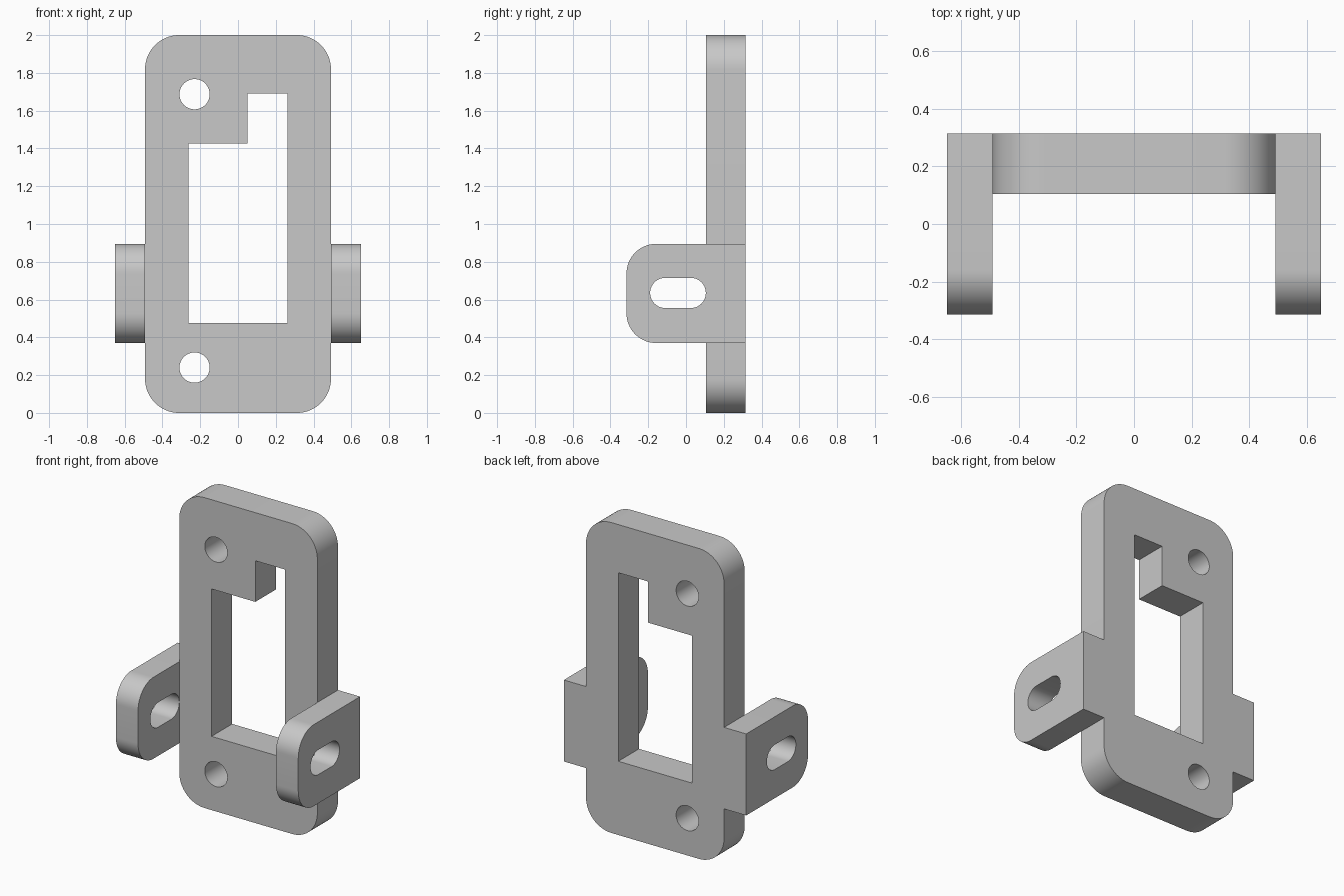
import bpy, bmesh, math
from mathutils import Vector

cube = bpy.data.objects.get("Cube")
if cube:
    bpy.data.objects.remove(cube)

grey = bpy.data.materials.new("light grey")
grey.use_nodes = True
GREY = (0.58, 0.58, 0.58, 1)
grey.diffuse_color = GREY
grey.node_tree.nodes["Principled BSDF"].inputs["Base Color"].default_value = GREY


def rounded(u0, u1, v0, v1, radii, steps=16):
    """Rectangle outline; radii run from the high-u, high-v corner anticlockwise."""
    points = []
    corners = [(u1, v1, -1, -1), (u0, v1, 1, -1), (u0, v0, 1, 1), (u1, v0, -1, 1)]
    for i, ((u, v, su, sv), r) in enumerate(zip(corners, radii)):
        if r == 0:
            points.append((u, v))
            continue
        for k in range(steps + 1):
            a = math.pi / 2 * (i + k / steps)
            points.append((u + su * r + r * math.cos(a), v + sv * r + r * math.sin(a)))
    return points


def circle(u, v, r, steps=48):
    return [(u + r * math.cos(math.tau * k / steps), v + r * math.sin(math.tau * k / steps))
            for k in range(steps)]


def slot(u0, u1, v, r, steps=20):
    points = []
    for u, start in ((u1, -math.pi / 2), (u0, math.pi / 2)):
        for k in range(steps + 1):
            a = start + math.pi * k / steps
            points.append((u + r * math.cos(a), v + r * math.sin(a)))
    return points


def sheet(name, loops, place, depth):
    """Fill an outline with holes and extrude it by the depth vector."""
    bm = bmesh.new()
    edges = []
    for loop in loops:
        verts = [bm.verts.new(place(u, v)) for u, v in loop]
        edges += [bm.edges.new((a, b)) for a, b in zip(verts, verts[1:] + verts[:1])]
    bmesh.ops.triangle_fill(bm, edges=edges, use_beauty=True, normal=Vector(depth).normalized())
    grown = bmesh.ops.extrude_face_region(bm, geom=bm.faces[:], use_keep_orig=True)
    moved = [g for g in grown["geom"] if isinstance(g, bmesh.types.BMVert)]
    bmesh.ops.translate(bm, verts=moved, vec=depth)
    bmesh.ops.recalc_face_normals(bm, faces=bm.faces[:])
    mesh = bpy.data.meshes.new(name)
    bm.to_mesh(mesh)
    bm.free()
    mesh.materials.append(grey)
    obj = bpy.data.objects.new(name, mesh)
    bpy.context.collection.objects.link(obj)
    bpy.ops.object.select_all(action="DESELECT")
    obj.select_set(True)
    bpy.context.view_layer.objects.active = obj
    bpy.ops.object.shade_smooth_by_angle(angle=math.radians(30))
    return obj


# Upright plate with a stepped window and two screw holes
FRONT, BACK = 0.105, 0.315
window = [(-0.262, 0.475), (0.262, 0.475), (0.262, 1.69),
          (0.05, 1.69), (0.05, 1.425), (-0.262, 1.425)]
sheet("mounting_plate",
      [rounded(-0.492, 0.492, 0, 2, [0.18] * 4), window,
       circle(-0.23, 1.687, 0.08), circle(-0.23, 0.24, 0.08)],
      lambda x, z: (x, FRONT, z), (0, BACK - FRONT, 0))

# Slotted side lugs, rounded at the front
for name, side in (("left_lug", 1), ("right_lug", -1)):
    sheet(name,
          [rounded(-0.315, BACK, 0.37, 0.895, [0, 0.157, 0.157, 0]),
           slot(-0.11, 0.025, 0.635, 0.08)],
          lambda y, z: (side * 0.492, y, z), (side * 0.158, 0, 0))
